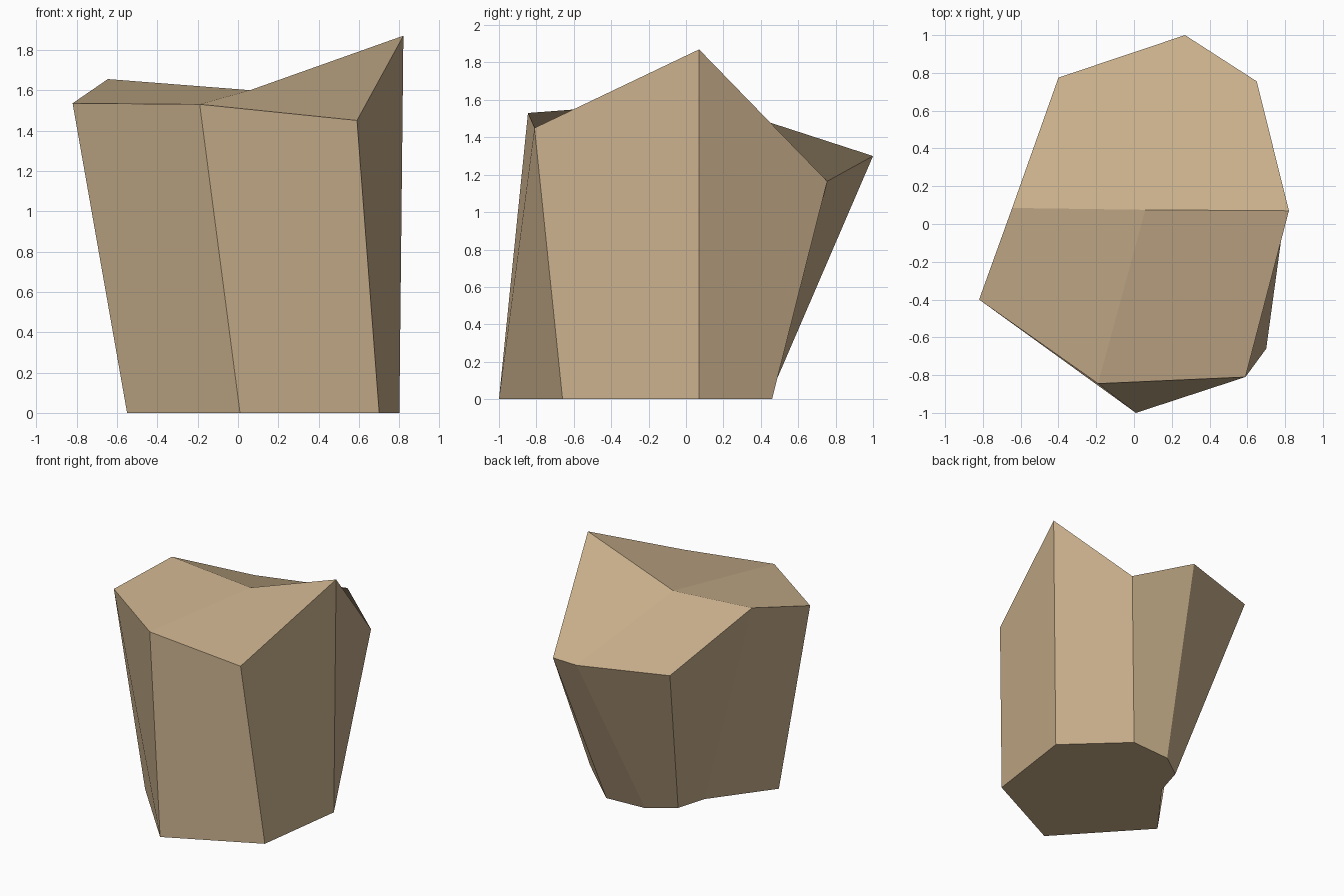
import bpy
import bmesh

# Remove the default cube only
default_cube = bpy.data.objects.get("Cube")
if default_cube:
    bpy.data.objects.remove(default_cube, do_unlink=True)

# Single flat stone colour
stone = bpy.data.materials.new("sandy_stone")
stone.use_nodes = True
stone_colour = (0.58, 0.43, 0.26, 1)
stone.diffuse_color = stone_colour
stone.node_tree.nodes["Principled BSDF"].inputs["Base Color"].default_value = stone_colour

# Corner columns, counter-clockwise: foot (x, y) and rim (x, y, z)
corners = {
    "left_peak": ((.8, .07), (.82, .07, 1.87)),
    "back_left": ((.385, .46), (.65, .755, 1.165)),
    "back_tip": ((.055, .44), (.27, 1, 1.3)),
    "back_right": ((-.14, .3), (-.4, .775, 1.31)),
    "right_ridge": ((-.21, .065), (-.645, .085, 1.655)),
    "right_tip": ((-.55, -.39), (-.82, -.4, 1.535)),
    "front_tip": ((.01, -1), (-.19, -.845, 1.53)),
    "front_left": ((.7, -.66), (.59, -.81, 1.45)),
}
# Walls that fold from their lower following corner to their upper first corner
falling_folds = {"back_left", "right_tip", "front_left"}

bm = bmesh.new()
foot = {name: bm.verts.new((*low, 0)) for name, (low, high) in corners.items()}
rim = {name: bm.verts.new(high) for name, (low, high) in corners.items()}
hollow = bm.verts.new((.06, .075, 1.6))

# Side walls; each quad folds along the diagonal from its first vertex
names = list(corners)
for here, following in zip(names, names[1:] + names[:1]):
    wall = [foot[here], foot[following], rim[following], rim[here]]
    if here in falling_folds:
        wall = wall[1:] + wall[:1]
    bm.faces.new(wall)

# Flat underside
bm.faces.new([foot[name] for name in reversed(names)])

# Broken top facets that meet in the hollow, folding towards it
top_facets = (
    ("left_peak", "back_left", "back_tip"),
    ("back_tip", "back_right", "right_ridge"),
    ("right_ridge", "right_tip", "front_tip"),
    ("front_tip", "front_left", "left_peak"),
)
for before, middle, after in top_facets:
    bm.faces.new((rim[middle], rim[after], hollow, rim[before]))

mesh = bpy.data.meshes.new("boulder")
bm.to_mesh(mesh)
bm.free()
mesh.materials.append(stone)
boulder = bpy.data.objects.new("boulder", mesh)
bpy.context.collection.objects.link(boulder)
